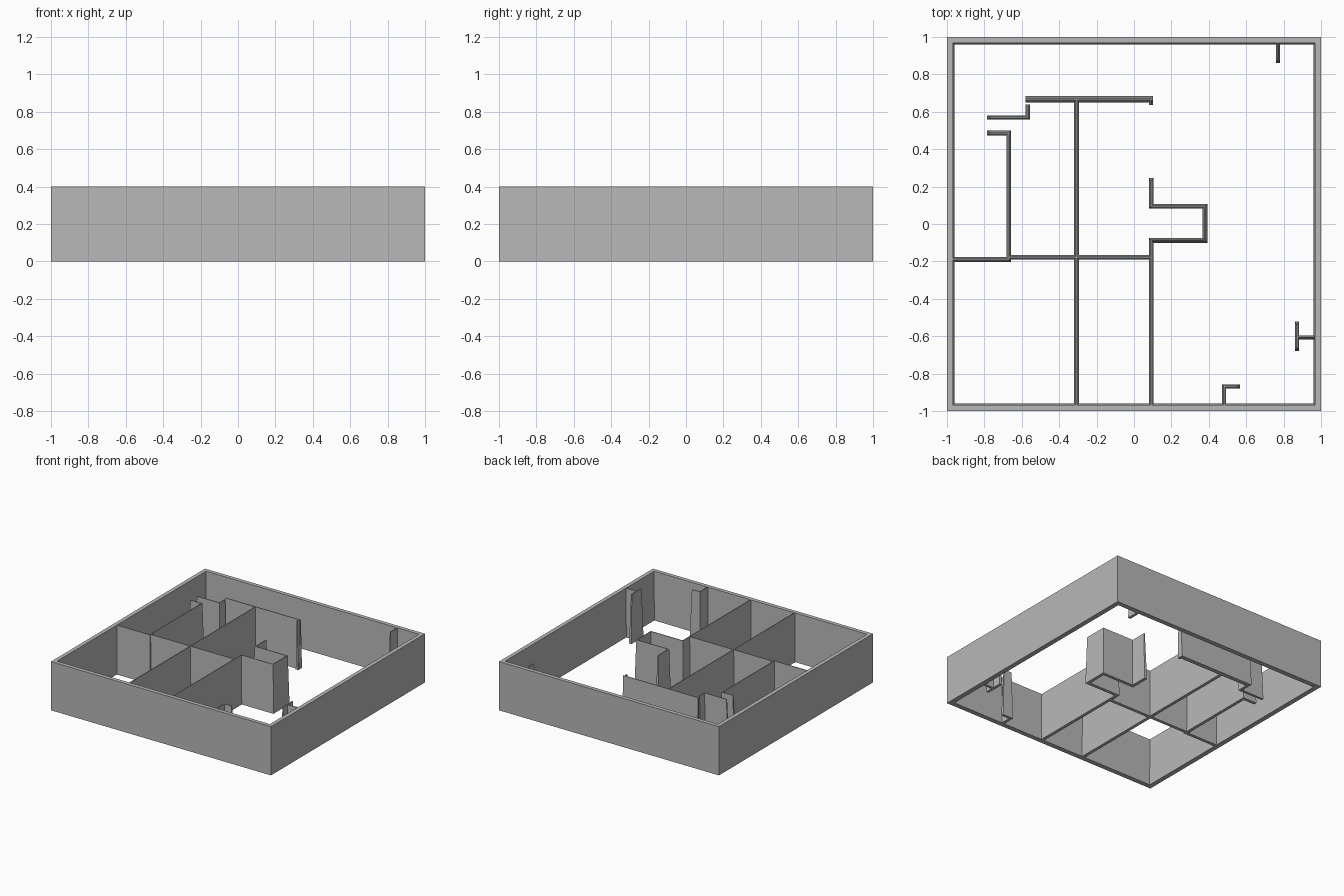
import bpy
import bmesh
from mathutils import Vector

HEIGHT = 0.4
if "Cube" in bpy.data.objects:
    bpy.data.objects.remove(bpy.data.objects["Cube"], do_unlink=True)

plaster = bpy.data.materials.new("grey_plaster")
plaster.use_nodes = True
plaster.diffuse_color = (0.48, 0.48, 0.48, 1)
plaster.node_tree.nodes["Principled BSDF"].inputs["Base Color"].default_value = (0.48, 0.48, 0.48, 1)


def finish(name, bm):
    bmesh.ops.recalc_face_normals(bm, faces=bm.faces)
    mesh = bpy.data.meshes.new(name)
    bm.to_mesh(mesh)
    bm.free()
    mesh.materials.append(plaster)
    obj = bpy.data.objects.new(name, mesh)
    bpy.context.collection.objects.link(obj)


def offset_path(points, half):
    """Left and right points of a mitred band along a path."""
    pairs = []
    dirs = [(b - a).normalized() for a, b in zip(points, points[1:])]
    for i, p in enumerate(points):
        before, after = dirs[max(i - 1, 0)], dirs[min(i, len(dirs) - 1)]
        n1, n2 = Vector((-before.y, before.x)), Vector((-after.y, after.x))
        mitre = (n1 + n2) / (1 + n1.dot(n2)) * half
        pairs.append((p + mitre, p - mitre))
    return pairs


def wall(name, path, free_start=False, free_end=False, foot=0.026, crest=0.007):
    """Partition that narrows upward; free ends lean inward."""
    low = [Vector(p) for p in path]
    high = [p.copy() for p in low]
    if free_start:
        high[0] += (low[1] - low[0]).normalized() * 0.015
    if free_end:
        high[-1] += (low[-2] - low[-1]).normalized() * 0.015
    bm = bmesh.new()
    rings = []
    for (a, b), (c, d) in zip(offset_path(low, foot / 2), offset_path(high, crest / 2)):
        rings.append([bm.verts.new((*a, 0)), bm.verts.new((*b, 0)),
                      bm.verts.new((*d, HEIGHT)), bm.verts.new((*c, HEIGHT))])
    for r, s in zip(rings, rings[1:]):
        for k in range(4):
            bm.faces.new((r[k], r[(k + 1) % 4], s[(k + 1) % 4], s[k]))
    bm.faces.new(rings[0])
    bm.faces.new(rings[-1])
    finish(name, bm)


# Outer shell: vertical outside, slightly sloped inside
bm = bmesh.new()
corners = [(-1, -1), (1, -1), (1, 1), (-1, 1)]
profile = [(1, 0), (1, HEIGHT), (0.967, HEIGHT), (0.96, 0)]
rings = [[bm.verts.new((x * r, y * r, z)) for r, z in profile] for x, y in corners]
for i in range(4):
    a, b = rings[i], rings[(i + 1) % 4]
    for k in range(4):
        bm.faces.new((a[k], b[k], b[(k + 1) % 4], a[(k + 1) % 4]))
finish("outer_wall", bm)

# Rooms on the left half of the plan
EDGE = 0.975
wall("long_partition", [(-0.308, 0.665), (-0.308, -EDGE)])
wall("alcove_partition", [(0.092, 0.247), (0.092, 0.095), (0.38, 0.095),
                          (0.38, -0.088), (0.092, -0.088), (0.092, -EDGE)], free_start=True)
wall("cross_partition", [(0.092, -0.178), (-0.67, -0.178)])
wall("side_room_partition", [(-EDGE, -0.189), (-0.67, -0.189), (-0.67, 0.486), (-0.785, 0.486)],
     free_end=True)
wall("doorway_partition", [(-0.785, 0.57), (-0.568, 0.57), (-0.568, 0.64)], free_start=True, foot=0.022)
wall("hall_partition", [(-0.58, 0.667), (0.102, 0.667)], foot=0.036)
wall("hall_return", [(0.091, 0.667), (0.091, 0.635)], foot=0.022)

# Short stubs on the outer shell
wall("back_stub", [(0.77, EDGE), (0.77, 0.862)], free_end=True, foot=0.022)
wall("side_stub", [(EDGE, -0.607), (0.872, -0.607)], foot=0.022)
wall("side_stub_bar", [(0.872, -0.522), (0.872, -0.678)], free_start=True, free_end=True, foot=0.022)
wall("front_stub", [(0.482, -EDGE), (0.482, -0.868), (0.567, -0.868)], free_end=True, foot=0.022)
